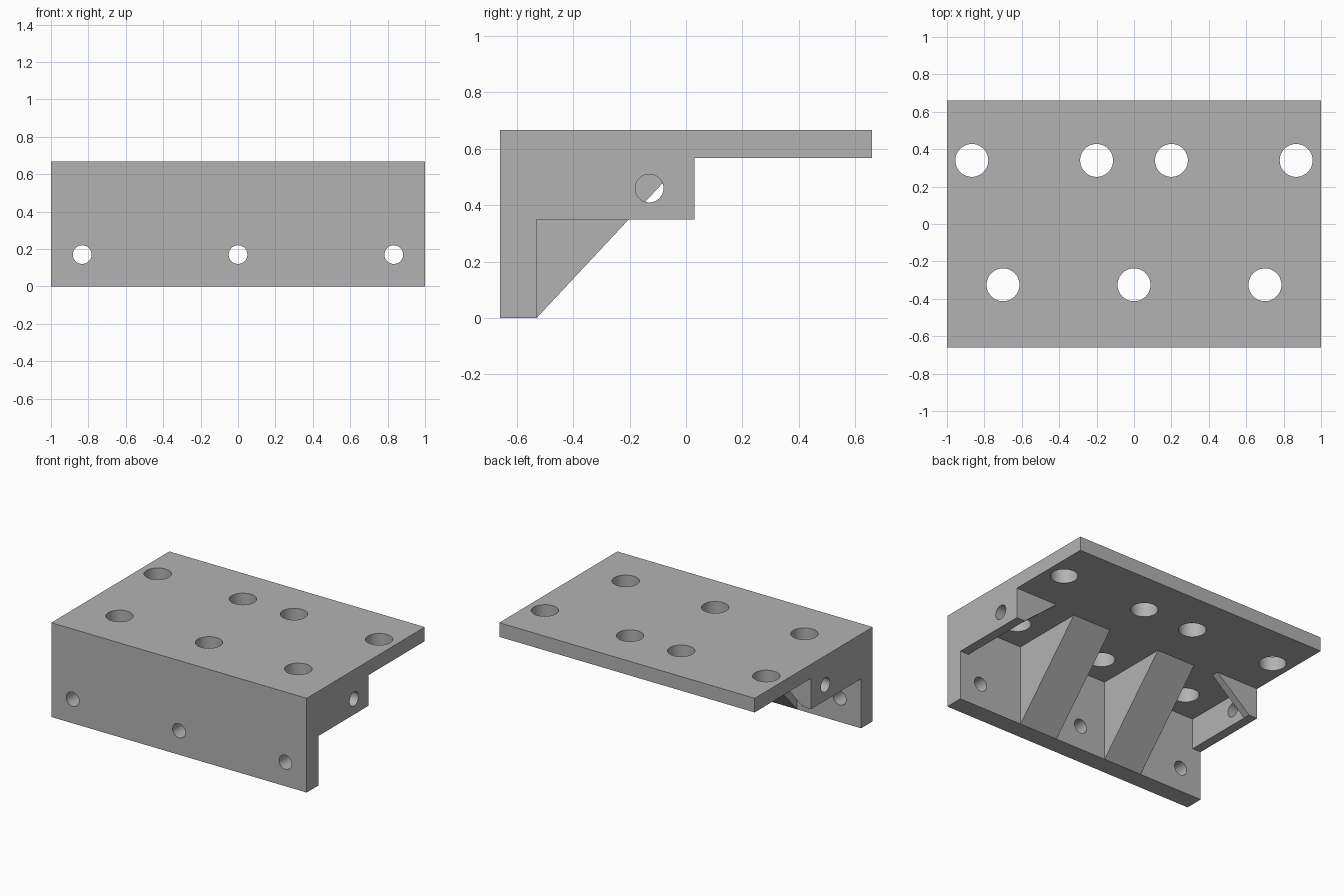
import bpy
import bmesh
from math import radians
from mathutils import Matrix, Vector

cube = bpy.data.objects.get("Cube")
if cube:
    bpy.data.objects.remove(cube, do_unlink=True)

grey = bpy.data.materials.new("mid grey")
grey.use_nodes = True
grey.diffuse_color = (0.45, 0.45, 0.45, 1)
grey.node_tree.nodes["Principled BSDF"].inputs["Base Color"].default_value = (0.45, 0.45, 0.45, 1)

HALF_Y, TOP = 0.66, 0.667
UNDER = 0.567       # underside of the top plate
LOW = 0.35          # lower edge of the side walls
INNER = -0.53       # inside of the front wall
BACK = 0.03         # rear end of the side walls
SIDE = 0.067        # side wall thickness


def finish(name, bm):
    bmesh.ops.recalc_face_normals(bm, faces=bm.faces)
    mesh = bpy.data.meshes.new(name)
    bm.to_mesh(mesh)
    bm.free()
    mesh.materials.append(grey)
    obj = bpy.data.objects.new(name, mesh)
    bpy.context.collection.objects.link(obj)
    return obj


def prism(name, points, depth):
    """Extrude a closed outline along a vector."""
    bm = bmesh.new()
    face = bm.faces.new([bm.verts.new(p) for p in points])
    new = bmesh.ops.extrude_face_region(bm, geom=[face])["geom"]
    bmesh.ops.translate(bm, vec=depth, verts=[v for v in new if isinstance(v, bmesh.types.BMVert)])
    return finish(name, bm)


def drill(name, centre, axis, radius, length):
    """Round cutter centred on a point."""
    bm = bmesh.new()
    turn = Vector(axis).to_track_quat("Z", "Y").to_matrix().to_4x4()
    bmesh.ops.create_cone(bm, cap_ends=True, segments=48, radius1=radius, radius2=radius,
                          depth=length, matrix=Matrix.Translation(centre) @ turn)
    return finish(name, bm)


def combine(target, tool, operation):
    mod = target.modifiers.new(tool.name, "BOOLEAN")
    mod.object, mod.operation, mod.solver = tool, operation, "EXACT"
    bpy.context.view_layer.objects.active = target
    bpy.ops.object.modifier_apply(modifier=mod.name)
    bpy.data.objects.remove(tool, do_unlink=True)


# Top plate and front wall as one angle section
angle = [(-HALF_Y, 0), (INNER, 0), (INNER, UNDER), (HALF_Y, UNDER), (HALF_Y, TOP), (-HALF_Y, TOP)]
bracket = prism("bracket", [(-1, y, z) for y, z in angle], (2, 0, 0))

lap = 0.03          # how far added parts sink into the angle section
for s in (-1, 1):
    # Thin side wall
    wall = [(INNER - lap, LOW), (BACK, LOW), (BACK, UNDER + lap), (INNER - lap, UNDER + lap)]
    combine(bracket, prism("side_wall", [(s, y, z) for y, z in wall], (-s * SIDE, 0, 0)), "UNION")

    # Small triangular web closing the rear of the side wall
    edge = 1 - SIDE
    web = [(edge + lap, LOW), (edge, LOW), (0.67, UNDER), (0.67, UNDER + lap), (edge + lap, UNDER + lap)]
    combine(bracket, prism("rear_web", [(s * x, BACK, z) for x, z in web], (0, -0.05, 0)), "UNION")

    # Thick diagonal rib
    rib = [(INNER, 0), (0, UNDER), (0, UNDER + lap), (INNER - lap, UNDER + lap), (INNER - lap, 0)]
    combine(bracket, prism("rib", [(s * 0.2, y, z) for y, z in rib], (s * 0.3, 0, 0)), "UNION")

# Bolt holes in the plate, front wall and side walls
for x, y in [(-0.867, 0.34), (-0.2, 0.34), (0.2, 0.34), (0.867, 0.34),
             (-0.7, -0.325), (0, -0.325), (0.7, -0.325)]:
    combine(bracket, drill("plate_hole", (x, y, 0.617), (0, 0, 1), 0.088, 0.2), "DIFFERENCE")
for x in (-0.833, 0, 0.833):
    combine(bracket, drill("wall_hole", (x, -0.595, 0.17), (0, 1, 0), 0.05, 0.25), "DIFFERENCE")
for s in (-1, 1):
    combine(bracket, drill("side_hole", (s * 0.967, -0.13, 0.46), (1, 0, 0), 0.05, 0.15), "DIFFERENCE")

# Smooth hole walls, sharp edges elsewhere
bpy.ops.object.select_all(action="DESELECT")
bracket.select_set(True)
bpy.context.view_layer.objects.active = bracket
bpy.ops.object.shade_smooth_by_angle(angle=radians(30))
